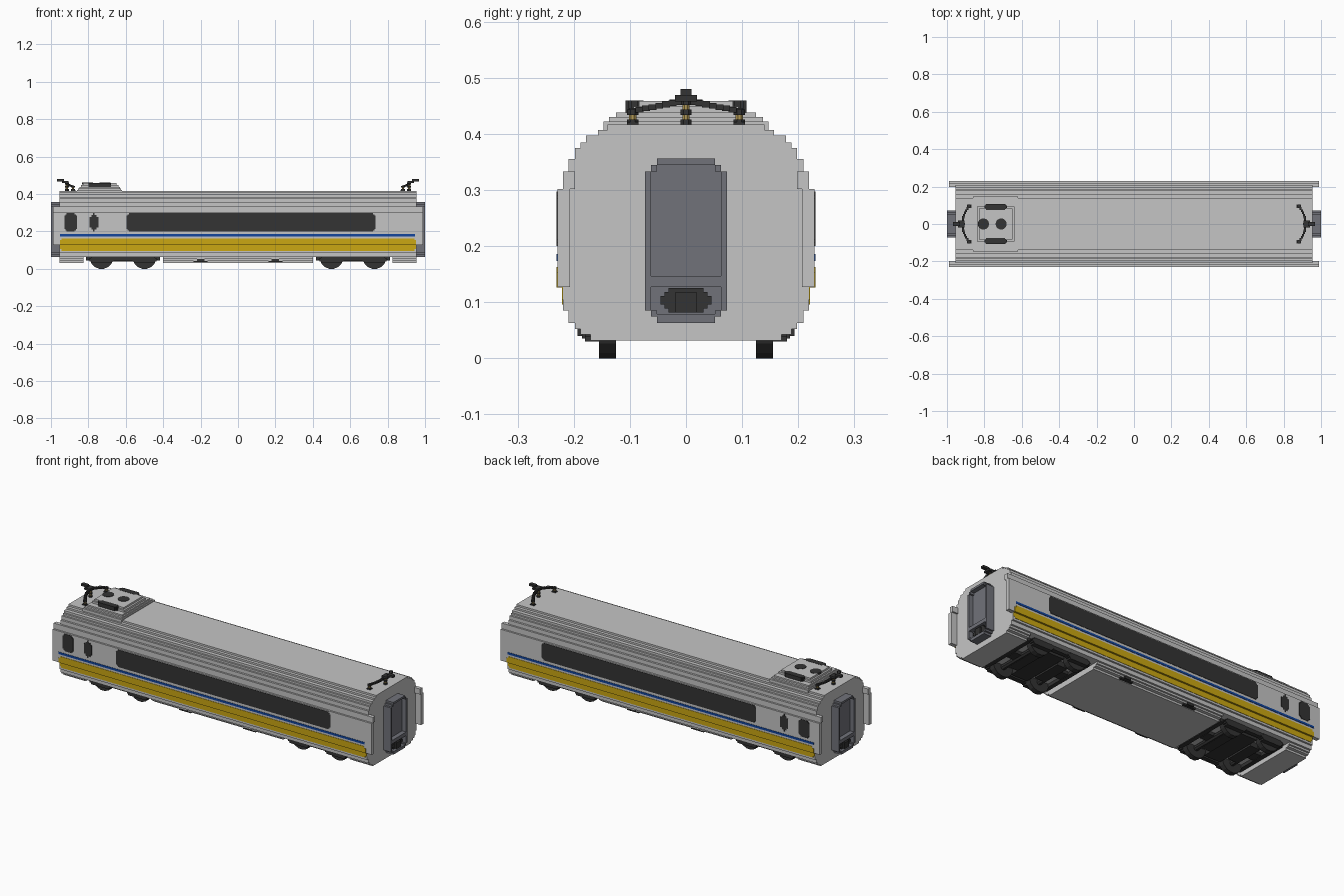
import bpy, bmesh, math
from mathutils import Vector

if "Cube" in bpy.data.objects:
    bpy.data.objects.remove(bpy.data.objects["Cube"], do_unlink=True)


def material(name, r, g, b):
    m = bpy.data.materials.new(name)
    m.use_nodes = True
    m.diffuse_color = (r, g, b, 1)
    bsdf = m.node_tree.nodes["Principled BSDF"]
    bsdf.inputs["Base Color"].default_value = (r, g, b, 1)
    bsdf.inputs["Roughness"].default_value = 0.7
    return m


WHITE = material("pale grey paint", 0.56, 0.56, 0.56)
YELLOW = material("yellow stripe", 0.60, 0.39, 0.006)
BLUE = material("blue stripe", 0.006, 0.06, 0.34)
DARK = material("near black", 0.033, 0.033, 0.033)
GREY = material("blue grey rubber", 0.165, 0.17, 0.195)
TAN = material("tan insulator", 0.45, 0.32, 0.09)


def prism(name, outline, axis, lo, hi, mat):
    """Extrude a 2D outline along an axis: x uses (y, z), y uses (x, z), z uses (x, y)."""
    def place(p, d):
        a, b = p
        return {"x": (d, a, b), "y": (a, d, b), "z": (a, b, d)}[axis]
    bm = bmesh.new()
    face = bm.faces.new([bm.verts.new(place(p, lo)) for p in outline])
    ext = bmesh.ops.extrude_face_region(bm, geom=[face])
    shift = Vector(place((0, 0), hi - lo))
    bmesh.ops.translate(bm, vec=shift,
                        verts=[v for v in ext["geom"] if isinstance(v, bmesh.types.BMVert)])
    bmesh.ops.recalc_face_normals(bm, faces=bm.faces[:])
    me = bpy.data.meshes.new(name)
    bm.to_mesh(me)
    bm.free()
    me.materials.append(mat)
    ob = bpy.data.objects.new(name, me)
    bpy.context.collection.objects.link(ob)
    return ob


def box(name, x, y, z, mat):
    return prism(name, [(x[0], y[0]), (x[1], y[0]), (x[1], y[1]), (x[0], y[1])], "z", *z, mat)


def span(s, a, b):
    """Range a..b mirrored by sign s, in ascending order."""
    return tuple(sorted((s * a, s * b)))


def stepped(z, steps):
    """Symmetric stepped outline from a base height and (top, half width) steps."""
    right = []
    for top, w in steps:
        right += [(w, z), (w, top)]
        z = top
    return right + [(-w, z) for w, z in reversed(right)]


def notched(x0, x1, z0, z1, n):
    """Rectangle whose corners are cut in two small steps of size n."""
    cx, cz, hx, hz = (x0 + x1) / 2, (z0 + z1) / 2, (x1 - x0) / 2, (z1 - z0) / 2
    q = [(hx, hz - 2 * n), (hx - n, hz - 2 * n), (hx - n, hz - n),
         (hx - 2 * n, hz - n), (hx - 2 * n, hz)]
    pts = q + [(-a, b) for a, b in reversed(q)]
    pts += [(-a, -b) for a, b in q] + [(a, -b) for a, b in reversed(q)]
    return [(cx + a, cz + b) for a, b in pts]


def disc(cx, cy, r, n=16):
    return [(cx + r * math.cos((i + .5) * math.tau / n),
             cy + r * math.sin((i + .5) * math.tau / n)) for i in range(n)]


# Body shell with a terraced roof and tucked-in lower sides
END = 0.955
prism("body", stepped(0.063, [
    (0.085, 0.209), (0.127, 0.219), (0.302, 0.229), (0.333, 0.219), (0.355, 0.209),
    (0.375, 0.198), (0.385, 0.188), (0.397, 0.178), (0.407, 0.157), (0.417, 0.14)]),
    "x", -END, END, WHITE)

# Underbody in three blocks, leaving bays for the bogies
for name, a, b in (("left_underbody", 0.825, END), ("middle_underbody", -0.4, 0.4),
                   ("right_underbody", -END, -0.825)):
    prism(name, stepped(0.032, [(0.043, 0.17), (0.052, 0.188), (0.063, 0.198)]),
          "x", a, b, WHITE)

# Side details, the same on both sides
for s, side in ((-1, "front"), (1, "back")):
    skin = span(s, 0.22, 0.231)
    prism(side + "_long_window", notched(-0.596, 0.735, 0.2, 0.297, 0.006), "y", *skin, DARK)
    prism(side + "_door_window", notched(-0.928, -0.861, 0.2, 0.297, 0.006), "y", *skin, DARK)
    prism(side + "_oval_window", notched(-0.794, -0.746, 0.2, 0.297, 0.01), "y", *skin, DARK)
    box(side + "_blue_stripe", (-0.953, 0.945), skin, (0.174, 0.186), BLUE)
    box(side + "_yellow_upper_stripe", (-0.953, 0.953), skin, (0.1265, 0.153), YELLOW)
    box(side + "_yellow_top_edge", (-0.943, 0.943), skin, (0.153, 0.163), YELLOW)
    box(side + "_yellow_lower_stripe", (-0.953, 0.953), span(s, 0.21, 0.221),
        (0.105, 0.127), YELLOW)
    box(side + "_yellow_bottom_edge", (-0.943, 0.943), span(s, 0.21, 0.221),
        (0.096, 0.105), YELLOW)
    # Fins that carry the side skin past the body ends
    for e, end in ((-1, "right"), (1, "left")):
        box(f"{side}_{end}_fin", span(e, END, 0.99), span(s, 0.207, 0.229),
            (0.127, 0.302), WHITE)
        box(f"{side}_{end}_fin_top", span(e, END, 0.99), span(s, 0.198, 0.219),
            (0.302, 0.333), WHITE)
    # Equipment hung below the side sills
    for x in (-0.2, 0.2):
        box(side + "_sill_box", (x - 0.038, x + 0.038), span(s, 0.15, 0.185),
            (0.035, 0.05), DARK)
        box(side + "_sill_bracket", (x - 0.02, x + 0.02), span(s, 0.15, 0.193),
            (0.04, 0.06), DARK)

for e, end in ((-1, "right"), (1, "left")):
    # Gangway: back plate, raised rim, threshold and coupler
    rim = [(0.075, 0.052), (0.085, 0.062), (0.333, 0.073), (0.345, 0.062), (0.356, 0.052)]
    prism(end + "_gangway_back", stepped(0.063, rim), "x", *span(e, 0.95, 0.975), GREY)
    depth = span(e, 0.97, 1.0)
    for s in (-1, 1):
        box(end + "_gangway_jamb", depth, span(s, 0.062, 0.073), (0.085, 0.333), GREY)
        box(end + "_gangway_corner", depth, span(s, 0.052, 0.062), (0.333, 0.345), GREY)
        box(end + "_gangway_lower_corner", depth, span(s, 0.052, 0.062), (0.075, 0.085), GREY)
    box(end + "_gangway_lintel", depth, (-0.052, 0.052), (0.345, 0.356), GREY)
    box(end + "_gangway_threshold", depth, (-0.062, 0.062), (0.127, 0.147), GREY)
    box(end + "_gangway_sill", depth, (-0.052, 0.052), (0.063, 0.079), GREY)
    prism(end + "_coupler", notched(-0.045, 0.045, 0.082, 0.125, 0.007),
          "x", *span(e, 0.96, 0.988), DARK)
    box(end + "_coupler_head", span(e, 0.98, 0.998), (-0.02, 0.02), (0.082, 0.117), DARK)

    # High-voltage roof connector: three insulators, two sloping arms and a head
    for y in (-0.095, 0, 0.095):
        x = 0.915 if y == 0 else 0.882
        for k in range(3 if y else 5):
            r = 0.007 if k % 2 else 0.011
            prism(end + "_insulator", disc(e * x, y, r, 8), "z",
                  0.416 + k * 0.009, 0.426 + k * 0.009, TAN if k % 2 else DARK)
    for s in (-1, 1):
        prev = None
        for k in range(8):
            t = k / 7
            cx, cy, cz = 0.915 - 0.033 * t ** 2, 0.012 + 0.083 * t, 0.457 - 0.016 * t
            box(end + "_connector_arm", span(e, cx - 0.006, cx + 0.006),
                span(s, cy - 0.007, cy + 0.007), (cz - 0.005, cz + 0.005), DARK)
        box(end + "_arm_foot", span(e, 0.87, 0.894), span(s, 0.085, 0.105),
            (0.416, 0.421), DARK)
    box(end + "_connector_hub", span(e, 0.905, 0.94), (-0.02, 0.02), (0.458, 0.469), DARK)
    box(end + "_connector_head", span(e, 0.93, 0.968), (-0.01, 0.01), (0.468, 0.48), DARK)

# Roof pod with grilles and fans
POD = -0.74
for k, (hx, hy, z0, z1) in enumerate([
        (0.121, 0.147, 0.407, 0.422), (0.115, 0.137, 0.422, 0.43), (0.108, 0.125, 0.43, 0.438),
        (0.1, 0.094, 0.438, 0.449), (0.09, 0.084, 0.449, 0.459)]):
    box(f"roof_pod_tier_{k + 1}", (POD - hx, POD + hx), (-hy, hy), (z0, z1), WHITE)
for s in (-1, 1):
    prism("roof_pod_grille", notched(POD - 0.06, POD + 0.06, s * 0.092 - 0.016,
          s * 0.092 + 0.016, 0.005), "z", 0.43, 0.46, DARK)
for x in (-0.805, -0.71):
    prism("roof_pod_fan", disc(x, 0, 0.03), "z", 0.452, 0.461, DARK)

# Bogies
for c in (-0.615, 0.615):
    box("bogie_bolster", (c - 0.05, c + 0.05), (-0.14, 0.14), (0.04, 0.065), DARK)
    box("bogie_spine", (c - 0.17, c + 0.17), (-0.03, 0.03), (0.045, 0.066), DARK)
    for s in (-1, 1):
        box("bogie_side_beam", (c - 0.16, c + 0.16), span(s, 0.155, 0.178),
            (0.043, 0.066), DARK)
        box("bogie_end_beam", (c + s * 0.185 - 0.012, c + s * 0.185 + 0.012),
            (-0.16, 0.16), (0.045, 0.066), DARK)
        box("bogie_motor", (c + s * 0.085 - 0.03, c + s * 0.085 + 0.03),
            (-0.085, 0.085), (0.035, 0.066), DARK)
    for x in (c - 0.115, c + 0.115):
        prism("axle", disc(x, 0.05, 0.015, 8), "y", -0.17, 0.17, DARK)
        for s in (-1, 1):
            prism("wheel", disc(x, 0.062, 0.0632), "y", *span(s, 0.125, 0.155), DARK)
            prism("axle_box", notched(x - 0.072, x + 0.072, 0.03, 0.066, 0.008),
                  "y", *span(s, 0.155, 0.18), DARK)
